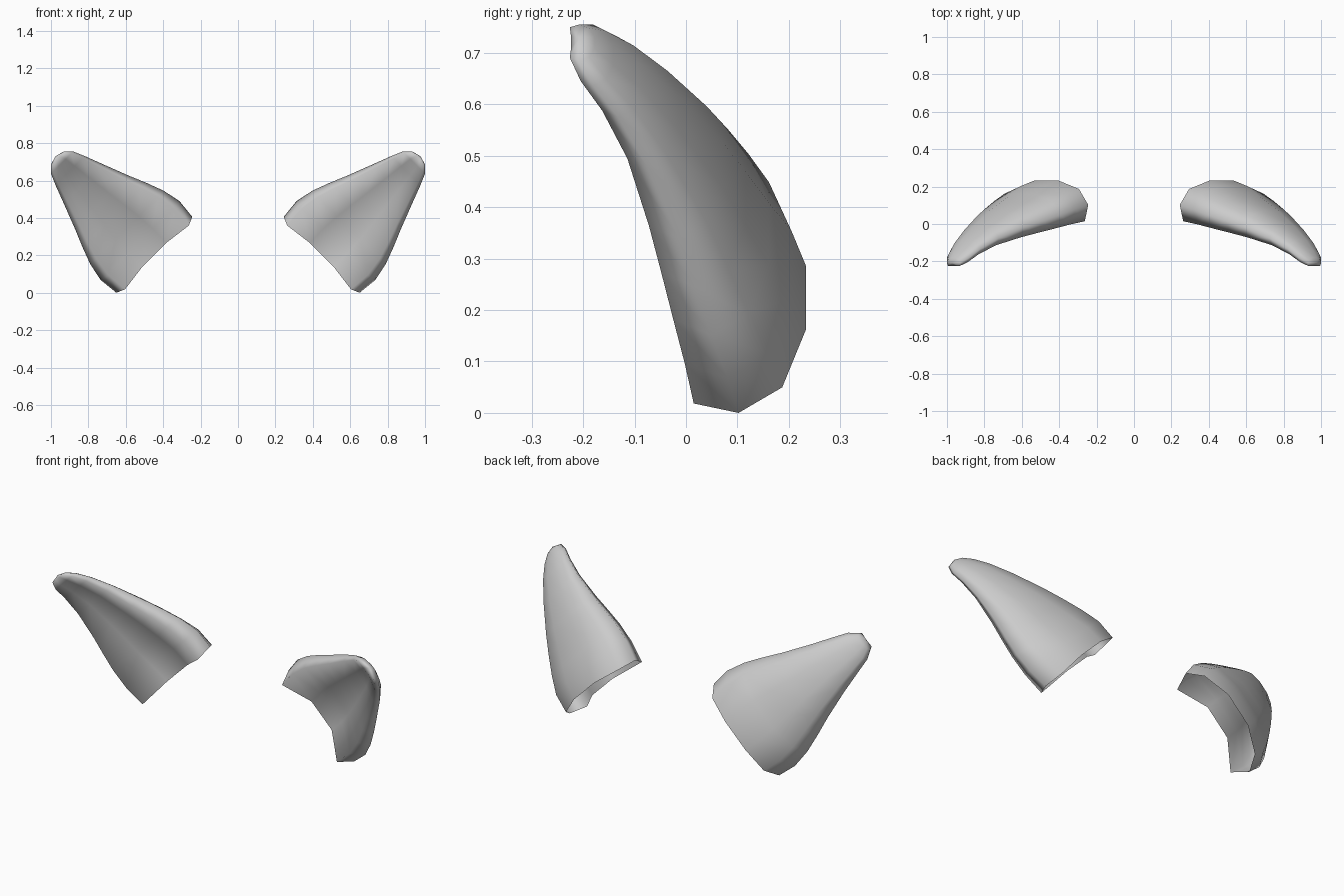
import bpy, bmesh, math

if "Cube" in bpy.data.objects:
    bpy.data.objects.remove(bpy.data.objects["Cube"])

R = math.sqrt(0.5)
AXIS_V = 0.17            # sideways position of the ear's centre line

# Half cross-section, back to front: (width fraction, depth fraction, lengthwise shift at the base)
HALF = [(0.31, 1.0, 0.03), (0.79, 0.79, 0.01), (1.0, 0.4, 0.0), (0.84, 0.0, -0.02), (0.31, None, 0.0)]

# Sections from base to tip: (length, half width, front rim y, depth, hollow depth fraction, base shift)
SECTIONS = [
    (0.463, 0.287, 0.015, 0.218, 0.40, 1.0),
    (0.570, 0.298, -0.002, 0.207, 0.40, 0.5),
    (0.668, 0.278, -0.025, 0.186, 0.38, 0),
    (0.765, 0.242, -0.048, 0.164, 0.36, 0),
    (0.860, 0.202, -0.072, 0.142, 0.32, 0),
    (1.000, 0.148, -0.114, 0.099, 0.25, 0),
    (1.100, 0.110, -0.163, 0.077, 0.12, 0),
    (1.160, 0.084, -0.205, 0.063, 0.02, 0),
    (1.195, 0.050, -0.226, 0.048, 0.05, 0),
]


def place(u, v, y):
    """Ear space (length, sideways, y) to world: the ear leans out 45 degrees."""
    return ((u + v) * R, y, (u - v) * R)


def ring(bm, u, h, front, depth, hollow, shift):
    half = [(w, hollow if d is None else d, s) for w, d, s in HALF]
    loop = [(w, d, s) for w, d, s in half] + [(-w, d, s) for w, d, s in reversed(half)]
    return [bm.verts.new(place(u + s * shift, AXIS_V + w * h, front + d * depth)) for w, d, s in loop]


# Cupped shell, open at the base
bm = bmesh.new()
rings = [ring(bm, *s) for s in SECTIONS]
n = len(rings[0])
for a, b in zip(rings, rings[1:]):
    for i in range(n):
        j = (i + 1) % n
        bm.faces.new((a[i], a[j], b[j], b[i]))

# Rounded tip
tip = bm.verts.new(place(1.209, AXIS_V, -0.207))
for i in range(n):
    bm.faces.new((rings[-1][i], rings[-1][(i + 1) % n], tip))
bmesh.ops.recalc_face_normals(bm, faces=bm.faces)
# Back faces must point to +y
bm.normal_update()
back = max(bm.faces, key=lambda f: f.calc_center_median().y)
if back.normal.y < 0:
    bmesh.ops.reverse_faces(bm, faces=bm.faces)

mesh = bpy.data.meshes.new("ears")
bm.to_mesh(mesh)
bm.free()
ears = bpy.data.objects.new("ears", mesh)
bpy.context.collection.objects.link(ears)
for p in mesh.polygons:
    p.use_smooth = True

# Second ear
mirror = ears.modifiers.new("mirror", "MIRROR")
mirror.use_mirror_merge = False

# Rest the lowest corner on the ground
low = min(v.co.z for v in mesh.vertices)
for v in mesh.vertices:
    v.co.z -= low
